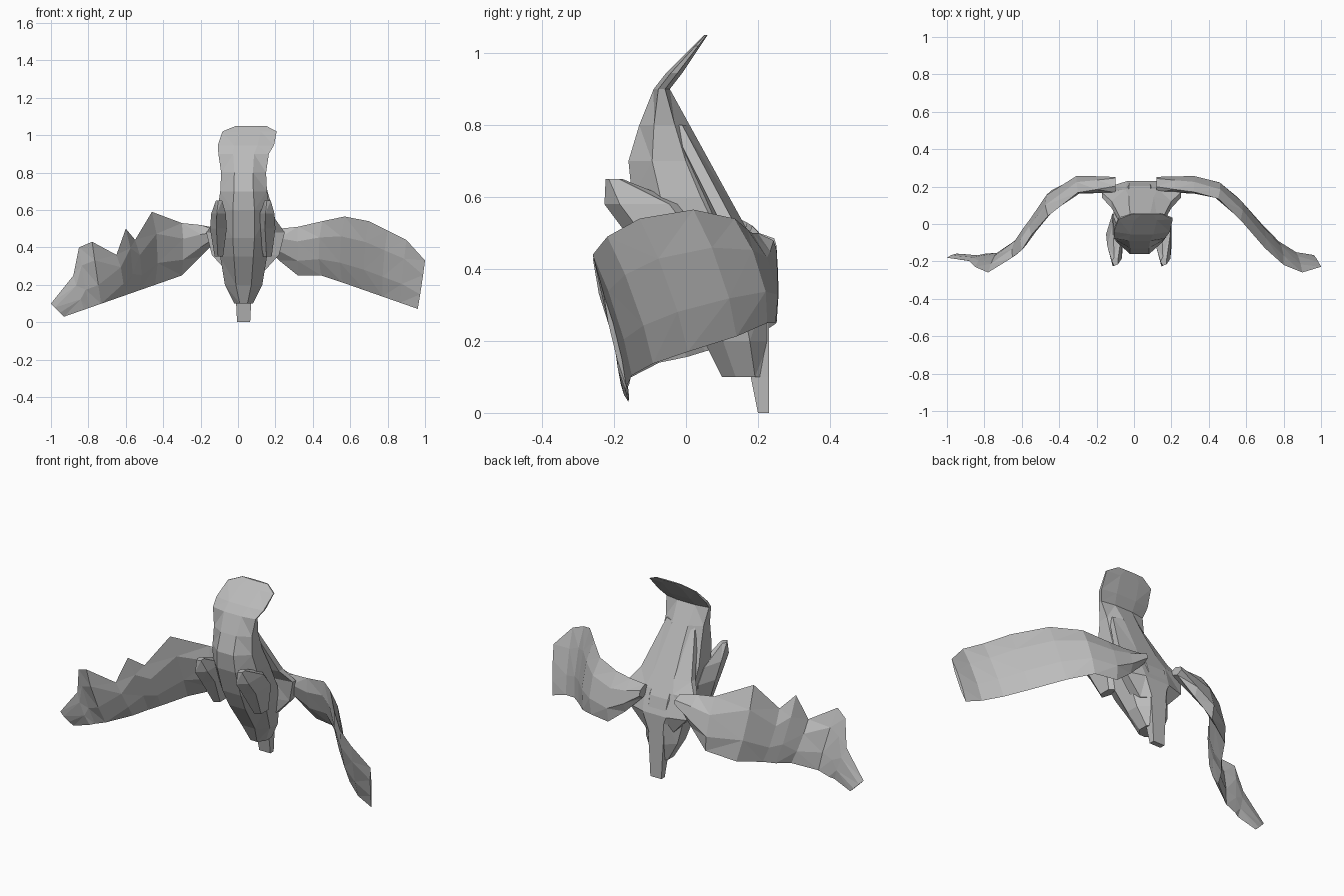
import bpy, bmesh, math
from mathutils import Vector

cube = bpy.data.objects.get("Cube")
if cube:
    bpy.data.objects.remove(cube, do_unlink=True)

grey = bpy.data.materials.new("stone_grey")
grey.use_nodes = True
colour = (0.5, 0.5, 0.5, 1)
grey.diffuse_color = colour
grey.node_tree.nodes["Principled BSDF"].inputs["Base Color"].default_value = colour


def loft(name, rings):
    """Skin a row of equal-sized rings with flat triangles and close both ends."""
    bm = bmesh.new()
    rows = [[bm.verts.new(point) for point in ring] for ring in rings]
    count = len(rows[0])
    for lower, upper in zip(rows, rows[1:]):
        for i in range(count):
            j = (i + 1) % count
            bm.faces.new((lower[i], lower[j], upper[j], upper[i]))
    bm.faces.new(reversed(rows[0]))
    bm.faces.new(rows[-1])
    bmesh.ops.triangulate(bm, faces=bm.faces[:])
    bmesh.ops.recalc_face_normals(bm, faces=bm.faces[:])
    mesh = bpy.data.meshes.new(name)
    bm.to_mesh(mesh)
    bm.free()
    mesh.materials.append(grey)
    obj = bpy.data.objects.new(name, mesh)
    bpy.context.collection.objects.link(obj)


def oval(z, centre, width, front, back, sides=8):
    """Level ring that fills a given width and front-to-back span."""
    ring = []
    reach = 1 / math.cos(math.pi / sides)
    for i in range(sides):
        angle = math.tau * (i + 0.5) / sides
        across = math.cos(angle) * reach * width / 2
        along = math.sin(angle) * reach * (back - front) / 2
        ring.append((centre + across, (front + back) / 2 + along, z))
    return ring


def mix(start, end, t):
    return start + (end - start) * t


def wing(name, side, bend, curl, droop, tip, ribs):
    """Thin wing that runs straight to the bend, then curls forward in a cosine."""
    def sweep(x):
        turn = min(max((x - bend) / curl, 0), 1.2)
        return 0.21 * math.cos(math.pi * turn)

    def lower_edge(x):
        return 0.25 - 0.35 * max(x - droop, 0) + max(0.3 - x, 0)

    rings = []
    for x, height in ribs:
        # The lower edge sits further back and stops short of the tip
        inner = x - tip * max(x - bend, 0)
        lean = 0.15 * (height - lower_edge(inner))
        top = Vector((side * x, sweep(x) - lean, height))
        low = Vector((side * inner, sweep(inner) + lean, lower_edge(inner)))
        slope = (sweep(x + 0.1) - sweep(x - 0.1)) / 0.2
        skin = Vector((-slope * side, 1, 0)).normalized() * 0.035 * (1.2 - x)
        mid_top, mid_low = top.lerp(low, 0.3), top.lerp(low, 0.7)
        rings.append([top, mid_top + skin, mid_low + skin,
                      low, mid_low - skin, mid_top - skin])
    loft(name, rings)


# Torso and neck: the back is upright, then slopes forward to the crown
def back_line(z):
    return min(0.23, 0.45 - 0.55 * z)


axis = 0.03
stations = [
    (0.1, 0.1, 0.1), (0.2, 0.2, 0.05), (0.35, 0.25, -0.05), (0.45, 0.28, -0.1),
    (0.6, 0.28, -0.15), (0.7, 0.25, -0.16), (0.8, 0.24, -0.13), (0.9, 0.27, -0.09),
]
rings = [oval(z, axis, width, front, back_line(z)) for z, width, front in stations]

# Thin crest leaning back from the crown
for t, width in ((0.3, 0.3), (0.8, 0.29), (1, 0.16)):
    front = mix(-0.1, 0.05, t)
    rings.append(oval(mix(0.9, 1.05, t), mix(axis, 0.07, t), width,
                      front, front + mix(0.06, 0.01, t)))
loft("body_and_crest", rings)

# Shoulders spreading from the spine to the wing roots
loft("shoulders", [
    oval(z, 0.04, width, front, back_line(z))
    for z, width, front in ((0.25, 0.16, 0.1), (0.36, 0.36, 0.12), (0.48, 0.42, 0.12),
                            (0.55, 0.32, 0.06), (0.8, 0.18, -0.06))
])

# Small tail blade under the rump
loft("tail", [
    oval(height, axis, width, front, 0.23, sides=4)
    for height, width, front in ((0, 0.07, 0.2), (0.1, 0.08, 0.18), (0.25, 0.1, 0.1))
])

# Forelimbs tucked against the chest, one on each side
for name, side in (("left_forelimb", 1), ("right_forelimb", -1)):
    shoulder = axis + side * 0.13
    loft(name, [
        oval(0.35, shoulder, 0.04, -0.06, 0.03, sides=5),
        oval(0.5, shoulder, 0.08, -0.15, 0.04, sides=5),
        oval(0.58, shoulder, 0.07, -0.21, -0.02, sides=5),
        oval(0.65, shoulder, 0.03, -0.22, -0.18, sides=5),
    ])

# Wings: a smooth upper edge on the left, a ragged one on the right
wing("left_wing", side=1, bend=0.35, curl=0.57, droop=0.45, tip=0.06, ribs=[
    (0.12, 0.5), (0.22, 0.5), (0.32, 0.51), (0.45, 0.54), (0.57, 0.565),
    (0.7, 0.54), (0.8, 0.49), (0.9, 0.44), (1, 0.33),
])
wing("right_wing", side=-1, bend=0.3, curl=0.47, droop=0.3, tip=0.1, ribs=[
    (0.1, 0.5), (0.2, 0.52), (0.3, 0.53), (0.46, 0.59), (0.55, 0.44),
    (0.6, 0.5), (0.65, 0.36), (0.78, 0.43), (0.85, 0.4), (0.88, 0.25), (1, 0.1),
])
